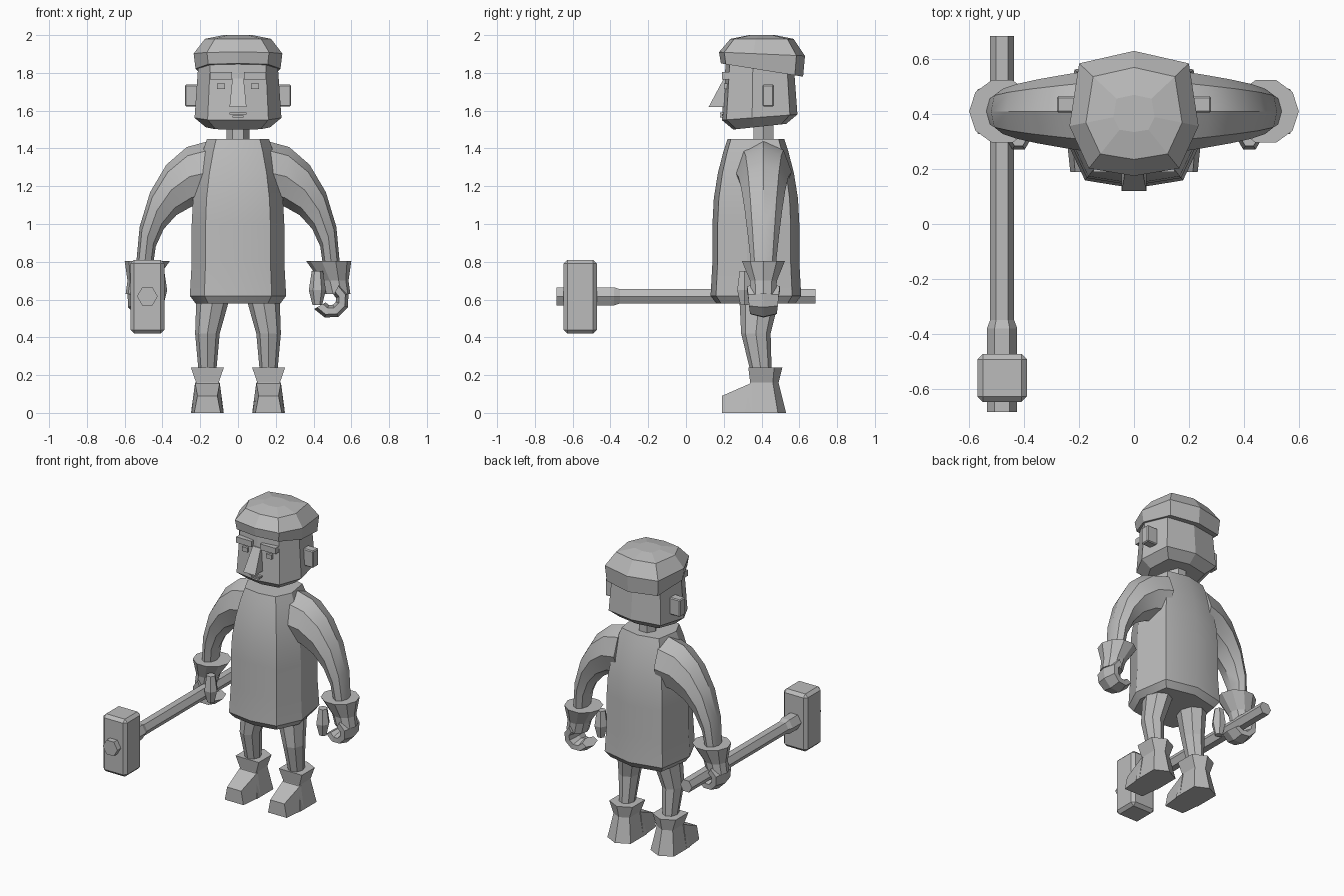
import bpy, bmesh, math

default_cube = bpy.data.objects.get("Cube")
if default_cube:
    bpy.data.objects.remove(default_cube, do_unlink=True)

grey = bpy.data.materials.new("plain grey")
grey.use_nodes = True
grey.diffuse_color = (0.5, 0.5, 0.5, 1)
shader = grey.node_tree.nodes["Principled BSDF"]
shader.inputs["Base Color"].default_value = grey.diffuse_color


def finish(name, bm, smooth=False, bevel=0):
    bmesh.ops.recalc_face_normals(bm, faces=bm.faces)
    mesh = bpy.data.meshes.new(name)
    bm.to_mesh(mesh)
    bm.free()
    mesh.materials.append(grey)
    part = bpy.data.objects.new(name, mesh)
    bpy.context.collection.objects.link(part)
    if bevel:
        modifier = part.modifiers.new("bevel", "BEVEL")
        modifier.width = bevel
        modifier.segments = 1
    if smooth:
        bpy.ops.object.select_all(action="DESELECT")
        part.select_set(True)
        bpy.context.view_layer.objects.active = part
        bpy.ops.object.shade_smooth_by_angle(angle=math.radians(30))


def loft(name, rings, smooth=False):
    """Skin point rings of equal length and cap both ends."""
    bm = bmesh.new()
    rows = [[bm.verts.new(point) for point in ring] for ring in rings]
    for lower, upper in zip(rows, rows[1:]):
        for i in range(len(lower)):
            bm.faces.new((lower[i - 1], lower[i], upper[i], upper[i - 1]))
    bm.faces.new(rows[0])
    bm.faces.new(rows[-1])
    finish(name, bm, smooth)


def box(name, center, size, bevel=0):
    bm = bmesh.new()
    bmesh.ops.create_cube(bm, size=1)
    bmesh.ops.scale(bm, vec=size, verts=bm.verts)
    bmesh.ops.translate(bm, vec=center, verts=bm.verts)
    finish(name, bm, bevel=bevel)


def circle(sides):
    angles = [math.tau * k / sides for k in range(sides)]
    return [(math.cos(a), math.sin(a)) for a in angles]


def oval(x, y, z, radius, depth, sides=8):
    return [(x + radius * c, y + depth * s, z) for c, s in circle(sides)]


# Half outline shared by torso, head and hair: across, then front to back
OUTLINE = ((0, 0), (0.7, 0.06), (1, 0.4), (0.85, 0.9), (0, 1))


def stack(name, width, front, back, levels, smooth=False):
    """Mirrored outline at each level of (height, inset, drop toward the back)."""
    rings = []
    for z, inset, drop in levels:
        depth = back - front - 2 * inset
        half = [((width - inset) * u, front + inset + depth * v, z - drop * v)
                for u, v in OUTLINE]
        rings.append(half + [(-x, y, h) for x, y, h in half[-2:0:-1]])
    loft(name, rings, smooth)


def bent_tube(name, side, center, outer, inner, sweep, depths, sides, smooth=False):
    """Tube between two elliptical arcs, seen from the front."""
    rings, steps = [], 5
    for k in range(steps + 1):
        t = k / steps
        angle = math.radians(sweep[0] + t * (sweep[1] - sweep[0]))
        depth = depths[0] + t * (depths[1] - depths[0])
        ring = []
        for c, s in circle(sides):
            rx, rz = [(o + i + c * (o - i)) / 2 for o, i in zip(outer, inner)]
            ring.append((side * (center[0] + rx * math.cos(angle)), MIDDLE + s * depth,
                         center[1] + rz * math.sin(angle)))
        rings.append(ring)
    loft(name, rings, smooth)


MIDDLE = 0.41   # depth of neck and arms
GRIP = 0.48     # sideways distance of the hands
FOOT = 0.162    # sideways distance of the feet

# Tunic with turned-in hem and shoulders that round off
hem = [(0.58, 0.02, 0), (0.62, -0.01, 0), (0.8, 0, 0)]
chest = [(1 + 0.45 * t, 0.08 * t * t, 0) for t in (0, 0.3, 0.6, 0.85, 1)]
stack("tunic", width=0.245, front=0.14, back=0.6, levels=hem + chest, smooth=True)

# Neck, head and hair cap
loft("neck", [oval(0, MIDDLE, z, 0.06, 0.06, sides=6) for z in (1.4, 1.55)])
stack("head", width=0.23, front=0.19, back=0.59,
      levels=[(1.5, 0.06, -0.03), (1.55, 0, -0.03), (1.85, 0.02, 0)])
stack("hair", width=0.235, front=0.175, back=0.63,
      levels=[(1.85, 0.01, 0.07), (1.91, 0, 0.02), (1.98, 0.06, 0), (2, 0.16, 0)])

# Wedge nose and thin lips
loft("nose", [[(-half, tip, z), (half, tip, z), (half, 0.22, z), (-half, 0.22, z)]
              for half, tip, z in ((0.045, 0.12, 1.62), (0.03, 0.2, 1.77))])
box("upper_lip", center=(0, 0.2, 1.585), size=(0.09, 0.04, 0.01))
box("lower_lip", center=(0, 0.2, 1.57), size=(0.06, 0.04, 0.01))

for side, word in ((1, "left"), (-1, "right")):
    # Ear, eyebrow and eye
    box(word + "_ear", center=(side * 0.24, 0.435, 1.68), size=(0.08, 0.06, 0.115), bevel=0.006)
    box(word + "_eyebrow", center=(side * 0.09, 0.22, 1.785), size=(0.115, 0.06, 0.04))
    box(word + "_eye", center=(side * 0.09, 0.22, 1.73), size=(0.04, 0.04, 0.03))

    # Sleeve arching from wrist to shoulder
    bent_tube(word + "_sleeve", side, center=(0.15, 0.78), outer=(0.39, 0.66),
              inner=(0.3, 0.33), sweep=(0, 90), depths=(0.065, 0.15), sides=8, smooth=True)

    # Flared cuff, hand curled around the grip, and thumb
    loft(word + "_cuff", [oval(side * x, MIDDLE, z, r, r, sides=10) for x, z, r in
                          ((0.525, 0.63, 0.07), (0.51, 0.7, 0.075), (GRIP, 0.805, 0.12))])
    bent_tube(word + "_hand", side, center=(0.49, 0.6), outer=(0.1, 0.1),
              inner=(0.03, 0.03), sweep=(60, -150), depths=(0.1, 0.07), sides=6)
    loft(word + "_thumb", [oval(side * 0.42, 0.31, z, r, r, sides=6)
                           for z, r in ((0.57, 0.025), (0.65, 0.045), (0.75, 0.03))])

    # Leg tapering into the boot
    loft(word + "_leg", [oval(side * x, y, z, r, r * 1.2) for x, y, z, r in
                         ((0.13, 0.39, 0.62, 0.09), (FOOT, 0.37, 0.42, 0.065),
                          (FOOT, 0.4, 0.2, 0.045))])

    # Boot shaft pinched at the ankle, with a pointed heel
    shaft = []
    for z, half, front, heel in ((0, 0.087, 0.31, 0.53), (0.16, 0.06, 0.34, 0.49),
                                 (0.24, 0.087, 0.33, 0.51)):
        corner = heel - half / 2
        plan = ((-half, front), (half, front), (half, corner), (0, heel), (-half, corner))
        shaft.append([(side * FOOT + x, y, z) for x, y in plan])
    loft(word + "_boot", shaft)

    # Sloping toe
    loft(word + "_boot_toe", [
        [(side * FOOT + x, y, z) for x, z in
         ((-half, 0), (half, 0), (half * 0.75, top), (half * -0.75, top))]
        for y, half, top in ((0.35, 0.087, 0.16), (0.19, 0.07, 0.09))])


def hammer_rod(name, stations):
    loft(name, [[(r * c - GRIP, y, 0.617 + r * s) for c, s in circle(6)]
                for y, r in stations])


# Long hammer held in the right hand
hammer_rod("hammer_handle", ((0.685, 0.044), (-0.35, 0.044), (-0.38, 0.055), (-0.5, 0.055)))
hammer_rod("hammer_nub", ((-0.6, 0.055), (-0.685, 0.055)))
box("hammer_head", center=(-GRIP, -0.56, 0.615), size=(0.18, 0.175, 0.39), bevel=0.02)
